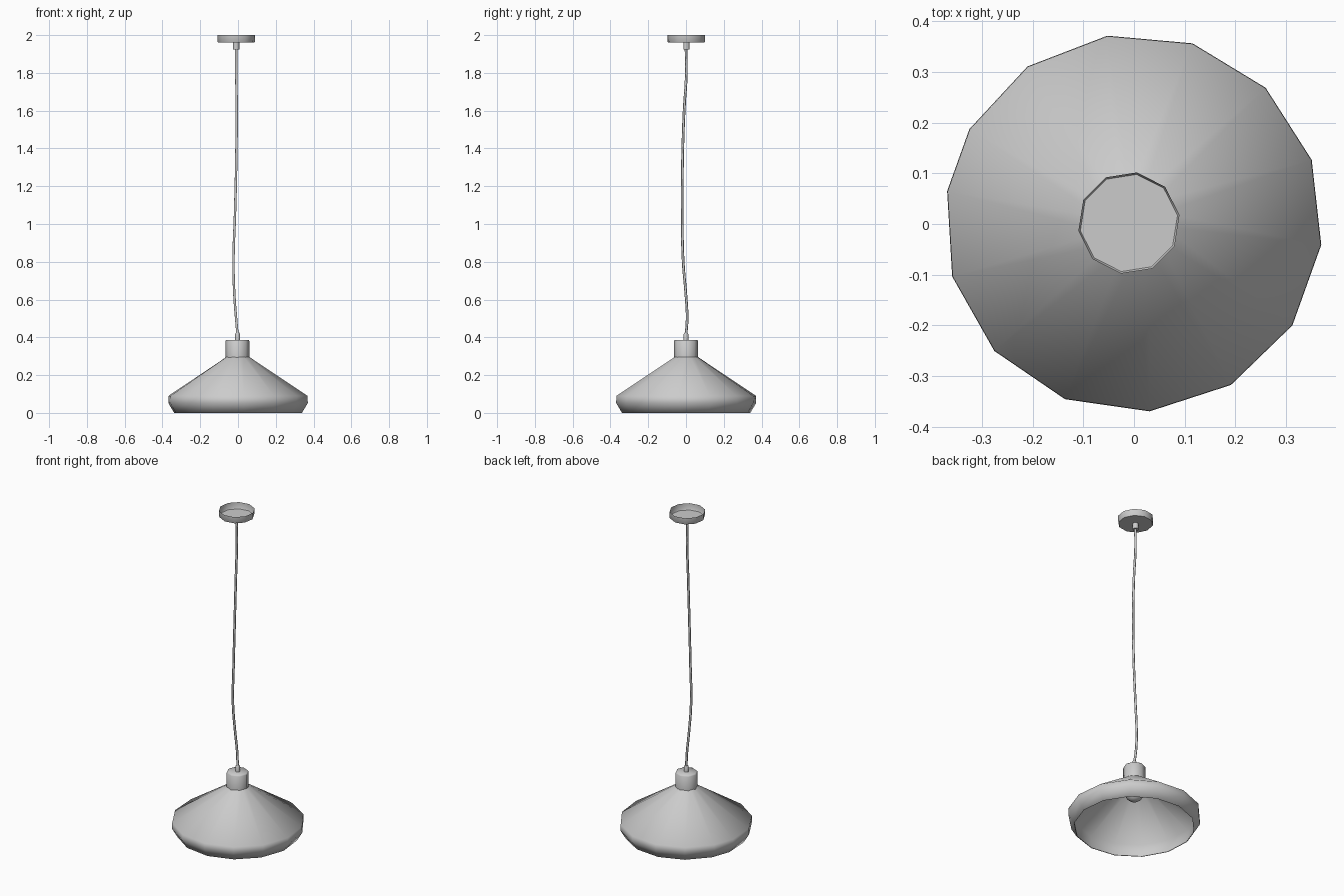
import bpy, bmesh, math
from math import radians, cos, sin

if "Cube" in bpy.data.objects:
    bpy.data.objects.remove(bpy.data.objects["Cube"])


def lathe(name, profile, angles, center=(0, 0), smooth=40):
    """Spin (radius, z) points through the given angles; radius 0 closes to a point."""
    bm = bmesh.new()
    rings = []
    for r, z in profile:
        if r == 0:
            rings.append([bm.verts.new((center[0], center[1], z))] * len(angles))
        else:
            rings.append([bm.verts.new((center[0] + r * cos(a), center[1] + r * sin(a), z))
                          for a in angles])
    n = len(angles)
    for lo, hi in zip(rings, rings[1:]):
        for i in range(n):
            j = (i + 1) % n
            quad = [lo[i], lo[j], hi[j], hi[i]]
            bm.faces.new(list(dict.fromkeys(quad)))
    me = bpy.data.meshes.new(name)
    bm.to_mesh(me)
    bm.free()
    ob = bpy.data.objects.new(name, me)
    bpy.context.collection.objects.link(ob)
    bpy.ops.object.select_all(action='DESELECT')
    ob.select_set(True)
    bpy.context.view_layer.objects.active = ob
    bpy.ops.object.shade_smooth_by_angle(angle=radians(smooth))
    return ob


def ring(n, phase=0):
    return [radians(phase + 360 * i / n) for i in range(n)]


# Shade: inner wall up from the throat, over the rim, then the outer wall;
# 14 sides with one narrow segment where the ring closes
shade_angles = [radians(170.3 + 26.15 * i) for i in range(14)]
lathe("shade", [(0.06, 0.28), (0.345, 0.078), (0.338, 0.0), (0.342, 0.0),
                (0.373, 0.052), (0.372, 0.09), (0.06, 0.297)],
      shade_angles, (-0.001, 0.002), 60)

# Socket cap above the shade, and its cord grip
lathe("socket_cap", [(0.063, 0.292), (0.063, 0.381), (0.058, 0.387), (0, 0.387)],
      ring(8), (-0.003, 0), 60)
lathe("cord_grip_lower", [(0.013, 0.385), (0.013, 0.418), (0.009, 0.425), (0, 0.425)],
      ring(10), (-0.002, 0), 40)

# Round bulb under the socket, with its neck
bulb = [(0, 0.165)]
bulb += [(0.055 * sin(radians(a)), 0.22 - 0.055 * cos(radians(a))) for a in range(25, 151, 25)]
bulb += [(0.027, 0.3)]
lathe("bulb", bulb, ring(12), (-0.002, 0), 60)

# Ceiling canopy: shallow cup, open on top
lathe("ceiling_canopy", [(0, 1.96), (0.097, 1.96), (0.1, 1.965), (0.101, 2.0)],
      ring(10, 9), (-0.01, 0.002), 50)
lathe("cord_grip_upper", [(0, 1.925), (0.017, 1.925), (0.017, 1.96)],
      ring(10), (-0.01, 0.002), 40)

# Slightly wavy hanging cord
path = [(-0.01, 0.0, 1.93), (-0.009, 0.002, 1.8), (-0.007, -0.01, 1.6), (-0.009, -0.018, 1.35),
        (-0.016, -0.02, 1.05), (-0.024, -0.015, 0.8), (-0.019, 0.0, 0.62),
        (-0.01, 0.006, 0.5), (-0.002, 0.0, 0.41)]
cu = bpy.data.curves.new("cord", 'CURVE')
cu.dimensions = '3D'
cu.bevel_depth = 0.007
cu.bevel_resolution = 1
cu.resolution_u = 4
sp = cu.splines.new('BEZIER')
sp.bezier_points.add(len(path) - 1)
for p, co in zip(sp.bezier_points, path):
    p.co = co
    p.handle_left_type = p.handle_right_type = 'AUTO'
bpy.context.collection.objects.link(bpy.data.objects.new("cord", cu))
